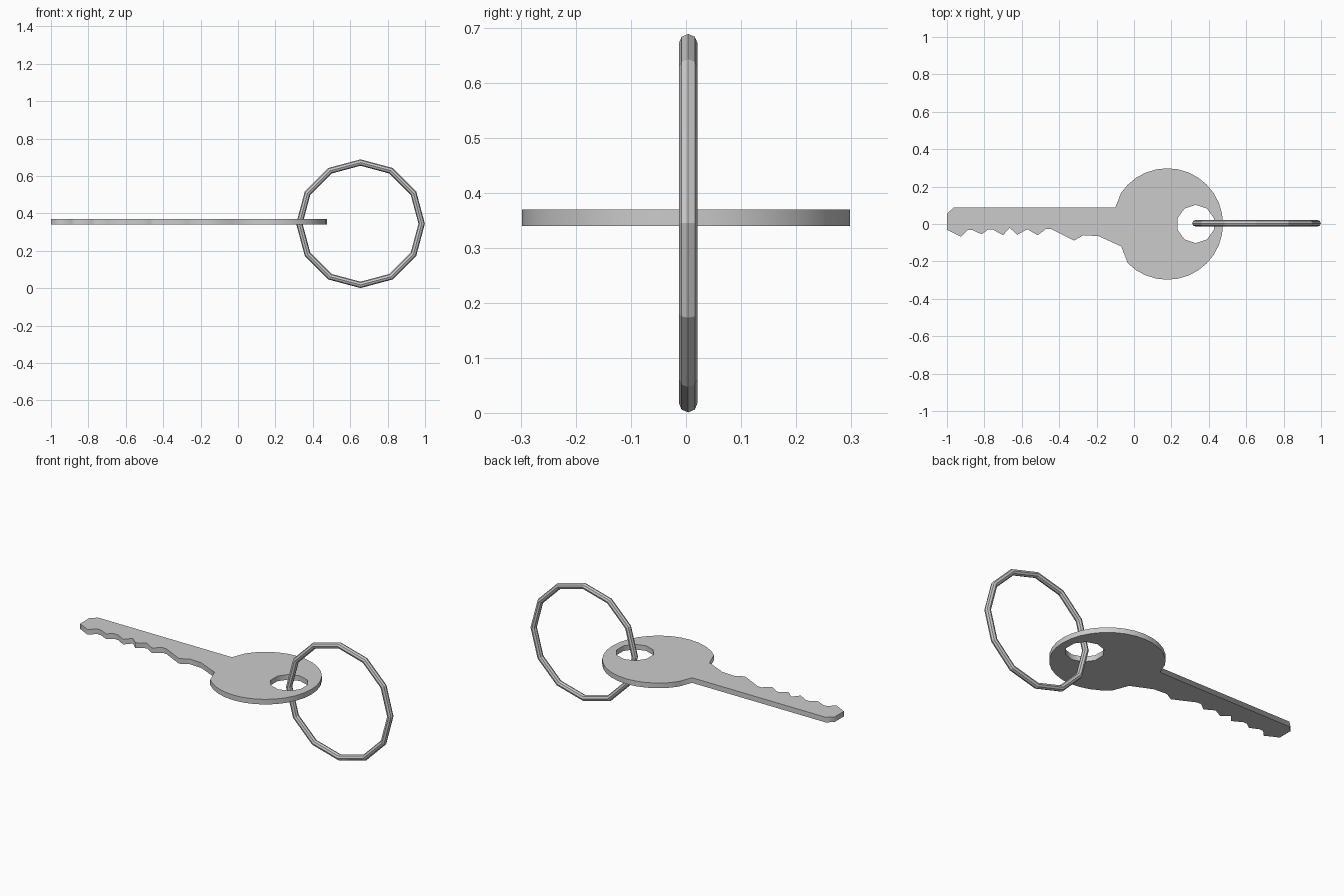
import bpy
from math import cos, sin, pi, radians

if "Cube" in bpy.data.objects:
    bpy.data.objects.remove(bpy.data.objects["Cube"])


def arc(cx, cy, r, start, step, count):
    """Points on a circle, angles in degrees."""
    return [(cx + r * cos(radians(start + step * i)),
             cy + r * sin(radians(start + step * i))) for i in range(count)]


def plate(name, loops, thickness, z):
    """Flat plate from an outline and hole loops."""
    curve = bpy.data.curves.new(name, 'CURVE')
    curve.dimensions = '2D'
    curve.fill_mode = 'BOTH'
    curve.extrude = thickness / 2
    for pts in loops:
        spline = curve.splines.new('POLY')
        spline.points.add(len(pts) - 1)
        for p, (x, y) in zip(spline.points, pts):
            p.co = (x, y, 0, 1)
        spline.use_cyclic_u = True
    obj = bpy.data.objects.new(name, curve)
    obj.location.z = z
    bpy.context.collection.objects.link(obj)
    bpy.ops.object.select_all(action='DESELECT')
    obj.select_set(True)
    bpy.context.view_layer.objects.active = obj
    bpy.ops.object.convert(target='MESH')
    return obj


# Toothed blade edge, from the tip to the bow, and the plain back edge
teeth = [(-1, -0.03), (-.925, -.068), (-.89, -.032), (-.865, -.032),
         (-.815, -.055), (-.78, -.03), (-.755, -.03), (-.70, -.06),
         (-.665, -.02), (-.625, -.058), (-.57, -.028), (-.515, -.06),
         (-.47, -.026), (-.445, -.026), (-.32, -.088), (-.27, -.06),
         (-.19, -.065), (-.068, -.12)]
back = [(-.1, .087), (-.965, .087), (-1, .055)]

# Key: round 32-sided bow with a ten-sided hole, joined to the blade
bow = arc(.178, 0, .298, 225, 11.25, 26)
hole = arc(.33, 0, .102, 90, -36, 10)
plate("key", [teeth + bow + back, hole], .03, .355)

# Key ring: upright twelve-sided loop through the hole
bpy.ops.mesh.primitive_torus_add(
    major_segments=12, minor_segments=8, major_radius=.327,
    minor_radius=.017, location=(.655, .004, .345), rotation=(pi / 2, 0, 0))
bpy.context.object.name = "key_ring"
